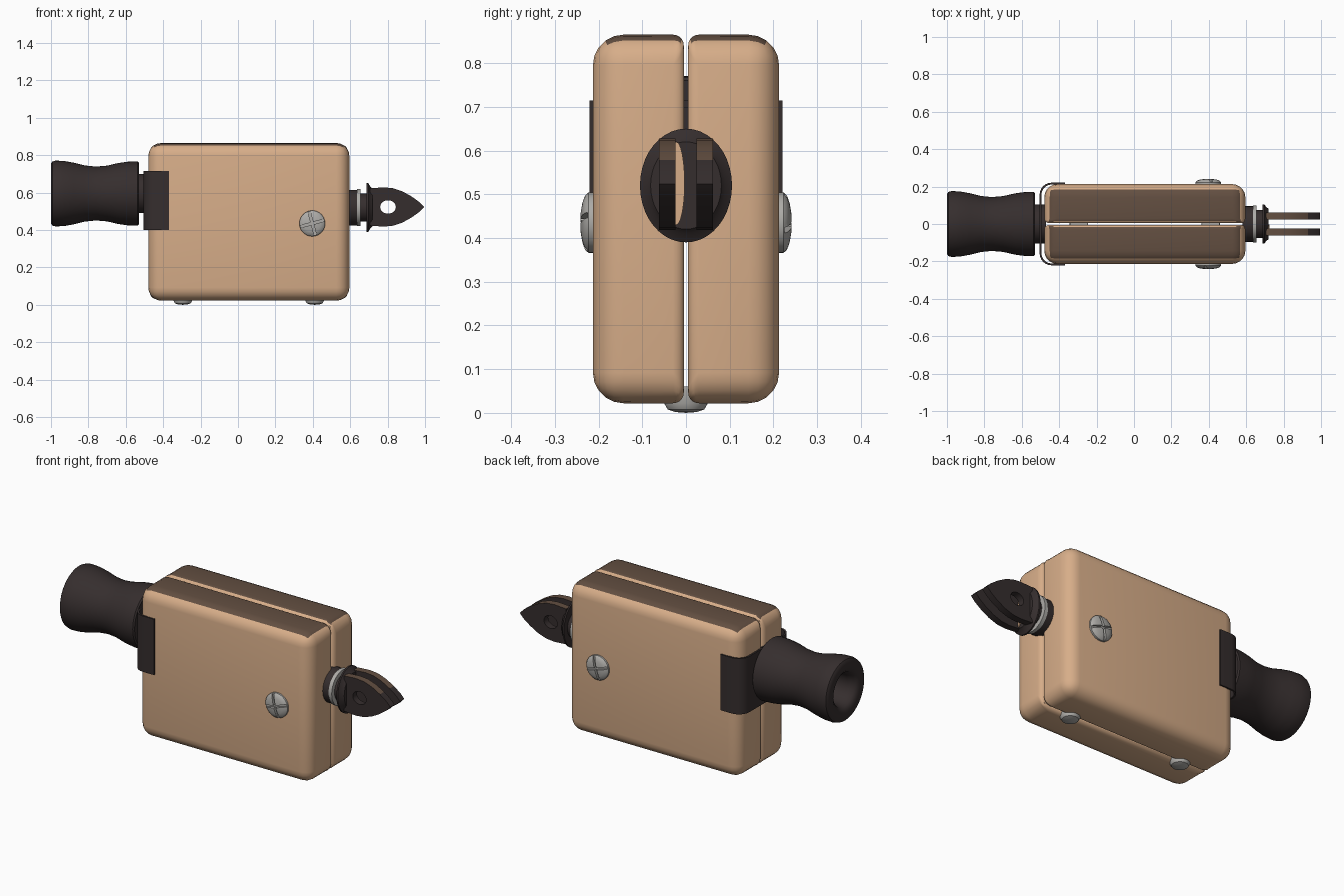
import bpy, bmesh, math
from mathutils import Matrix

if "Cube" in bpy.data.objects:
    bpy.data.objects.remove(bpy.data.objects["Cube"])


def material(name, rgb):
    m = bpy.data.materials.new(name)
    m.diffuse_color = (*rgb, 1)
    m.use_nodes = True
    m.node_tree.nodes["Principled BSDF"].inputs["Base Color"].default_value = m.diffuse_color
    return m


TAN = material("tan wood", (0.68, 0.42, 0.25))
BROWN = material("brown wood", (0.125, 0.078, 0.053))
DARK = material("dark plastic", (0.036, 0.027, 0.027))
STEEL = material("grey steel", (0.42, 0.41, 0.39))


def activate(ob):
    bpy.ops.object.select_all(action='DESELECT')
    ob.select_set(True)
    bpy.context.view_layer.objects.active = ob


def smooth(ob, angle=40):
    activate(ob)
    bpy.ops.object.shade_smooth_by_angle(angle=math.radians(angle))


def add_mesh(name, bm, *mats):
    bmesh.ops.recalc_face_normals(bm, faces=bm.faces)
    me = bpy.data.meshes.new(name)
    bm.to_mesh(me)
    bm.free()
    for m in mats:
        me.materials.append(m)
    ob = bpy.data.objects.new(name, me)
    bpy.context.collection.objects.link(ob)
    return ob


def lathe(name, profile, mat, loc=(0, 0, 0), rot=(0, 0, 0), n=40, sy=1.0):
    """Turn (x, radius) points around the x axis."""
    bm = bmesh.new()
    rings = [[bm.verts.new((x, r * sy * math.cos(2 * math.pi * i / n),
                            r * math.sin(2 * math.pi * i / n))) for i in range(n)]
             for x, r in profile]
    for a, b in zip(rings, rings[1:]):
        for i in range(n):
            j = (i + 1) % n
            bm.faces.new((a[i], a[j], b[j], b[i]))
    bmesh.ops.remove_doubles(bm, verts=bm.verts, dist=1e-5)
    ob = add_mesh(name, bm, mat)
    ob.location, ob.rotation_euler = loc, rot
    smooth(ob)
    return ob


def box(name, size, loc, mat, turn=0):
    bm = bmesh.new()
    bmesh.ops.create_cube(bm, size=1, matrix=Matrix.Translation(loc)
                          @ Matrix.Rotation(turn, 4, 'X') @ Matrix.Diagonal((*size, 1)))
    return add_mesh(name, bm, mat)


def plate(name, outlines, depth, loc, rot, mats):
    """Filled outlines (later ones are holes) with thickness."""
    cu = bpy.data.curves.new(name, 'CURVE')
    cu.dimensions, cu.fill_mode, cu.extrude = '2D', 'BOTH', depth / 2
    for pts in outlines:
        sp = cu.splines.new('POLY')
        sp.points.add(len(pts) - 1)
        for p, (u, v) in zip(sp.points, pts):
            p.co = (u, v, 0, 1)
        sp.use_cyclic_u = True
    ob = bpy.data.objects.new(name, cu)
    bpy.context.collection.objects.link(ob)
    ob.location, ob.rotation_euler = loc, rot
    activate(ob)
    bpy.ops.object.convert(target='MESH')
    bpy.ops.object.transform_apply(location=True, rotation=True, scale=True)
    ob = bpy.context.object
    bm = bmesh.new()
    bm.from_mesh(ob.data)
    bmesh.ops.remove_doubles(bm, verts=bm.verts, dist=1e-5)
    bmesh.ops.recalc_face_normals(bm, faces=bm.faces)
    bm.to_mesh(ob.data)
    bm.free()
    ob.data.materials.clear()
    for m in mats:
        ob.data.materials.append(m)
    smooth(ob, 35)
    return ob


# Two wooden body halves: wide outer rounding, small rounding at the seam
for side, label in ((-1, "front"), (1, "back")):
    ob = box(label + "_body_half", (1.075, 0.208, 0.843), (0.058, side * 0.109, 0.4435), TAN)
    me = ob.data
    weight = me.attributes.new("bevel_weight_edge", 'FLOAT', 'EDGE')
    for e in me.edges:
        inner = all(abs(me.vertices[v].co.y) < 0.05 for v in e.vertices)
        weight.data[e.index].value = 0.35 if inner else 1.0
    bev = ob.modifiers.new("rounding", 'BEVEL')
    bev.limit_method, bev.width, bev.segments = 'WEIGHT', 0.07, 5
    activate(ob)
    bpy.ops.object.modifier_apply(modifier=bev.name)
    # brown upper face
    ob.data.materials.append(BROWN)
    for p in ob.data.polygons:
        p.material_index = int(p.normal.z > 0.76)
    smooth(ob, 50)

# Turned mouthpiece with a bore, and its collar
lathe("mouthpiece", [(-0.53, 0), (-0.53, 0.165), (-0.537, 0.172), (-0.59, 0.17), (-0.64, 0.163),
                     (-0.70, 0.149), (-0.76, 0.144), (-0.82, 0.150), (-0.88, 0.165),
                     (-0.93, 0.174), (-0.975, 0.176), (-0.993, 0.171), (-1.0, 0.16),
                     (-1.0, 0.115), (-0.985, 0.095), (-0.95, 0.084), (-0.75, 0.08), (-0.75, 0)],
      DARK, (0, 0, 0.595), n=48)
lathe("mouthpiece_collar", [(-0.54, 0), (-0.54, 0.105), (-0.47, 0.105), (-0.47, 0)],
      DARK, (0, 0, 0.595))


# U-shaped bracket around the mouthpiece end
def u_path(x0, w, r):
    half = [(-0.37, -w)] + [(x0 + r - r * math.sin(a), -w + r - r * math.cos(a))
                            for a in (i * math.pi / 12 for i in range(7))]
    return half + [(x, -y) for x, y in reversed(half)]


plate("bracket", [u_path(-0.505, 0.221, 0.065) + u_path(-0.495, 0.211, 0.055)[::-1]],
      0.315, (0, 0, 0.5575), (0, 0, 0), [DARK])

# Swivel neck: alternating dark and steel rings, then the flange
AX = (0, 0, 0.52)
lathe("neck_base", [(0.58, 0), (0.58, 0.095), (0.635, 0.095), (0.635, 0)], DARK, AX)
lathe("neck_washer", [(0.635, 0), (0.635, 0.1), (0.655, 0.1), (0.655, 0)], STEEL, AX)
lathe("neck_stem", [(0.65, 0), (0.65, 0.075), (0.695, 0.075), (0.695, 0)], DARK, AX)
lathe("flange", [(0.688, 0), (0.688, 0.13), (0.697, 0.13), (0.708, 0.11), (0.72, 0.1), (0.72, 0)],
      DARK, AX, sy=0.81)

# Wood inlay on the flange between the prongs
arc = [(-0.003 - 0.019 * (1 - math.cos(a)), 0.095 * math.sin(a))
       for a in (math.radians(d) for d in range(-90, 91, 15))]
plate("flange_inlay", [arc + [(-0.024, 0.095), (-0.024, -0.095)]], 0.005, (0.722, 0, 0.525),
      (math.pi / 2, 0, math.pi / 2), [TAN])

# Pair of pointed prongs with a pin hole
upper = [(0.705, 0.1), (0.78, 0.105), (0.83, 0.1), (0.88, 0.083), (0.93, 0.055), (0.97, 0.026)]
outline = upper + [(0.995, 0)] + [(x, -z) for x, z in reversed(upper)]
hole = [(0.802 + 0.042 * math.cos(i * math.pi / 12), 0.036 * math.sin(i * math.pi / 12))
        for i in range(24)]
for y, label in ((-0.043, "front"), (0.043, "back")):
    ob = plate(label + "_prong", [outline, hole], 0.038, (0, y, 0.523), (math.pi / 2, 0, 0),
               [DARK, BROWN])
    for p in ob.data.polygons:
        p.material_index = int(p.normal.z > 0.5 and p.center.z > 0.58)

# Cross-slot screws on both faces
for side, label in ((-1, "front"), (1, "back")):
    ob = lathe(label + "_screw", [(-0.02, 0), (-0.02, 0.069), (0.012, 0.069), (0.02, 0.062),
                                  (0.026, 0.045), (0.03, 0.022), (0.031, 0)], STEEL)
    for k in (0, 1):
        cutter = box("slot_cutter", (0.04, 0.013, 0.2), (0.034, 0, 0), STEEL,
                     math.radians(15 + 90 * k))
        cutter.hide_render = True
        cut = ob.modifiers.new("slot", 'BOOLEAN')
        cut.operation, cut.object, cut.solver = 'DIFFERENCE', cutter, 'EXACT'
        activate(ob)
        bpy.ops.object.modifier_apply(modifier=cut.name)
        bpy.data.objects.remove(cutter)
    ob.rotation_euler = (0, 0, side * math.pi / 2)
    ob.location = (0.397, side * 0.211, 0.435)

# Small feet under the seam
for x, label in ((-0.295, "left"), (0.41, "right")):
    lathe(label + "_foot", [(-0.03, 0), (-0.03, 0.048), (0.008, 0.05), (0.022, 0.042),
                            (0.028, 0.025), (0.03, 0)], STEEL, (x, 0, 0.03), (0, math.pi / 2, 0))
